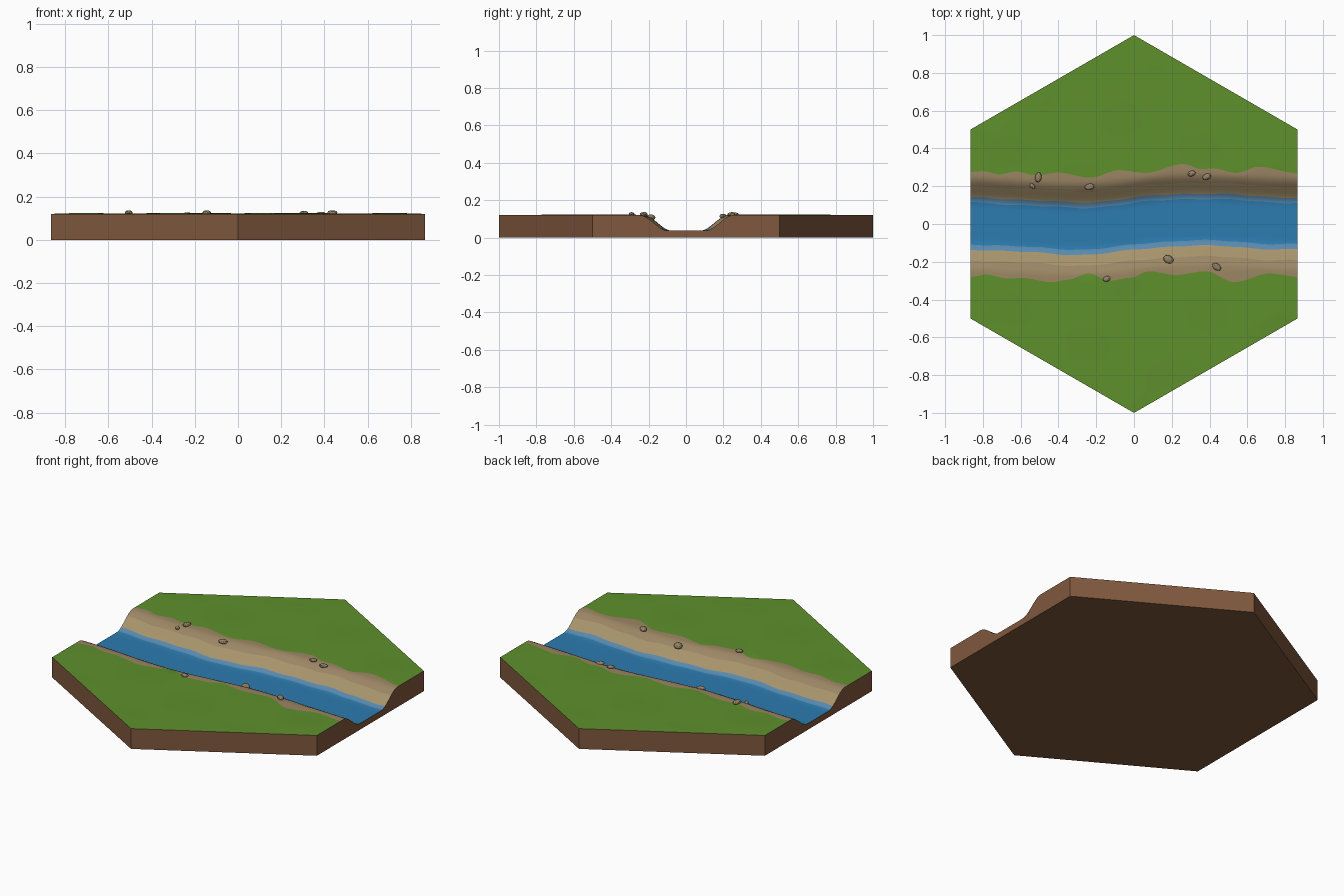
import bpy, bmesh, math, random
from mathutils import Vector, Matrix

if "Cube" in bpy.data.objects:
    bpy.data.objects.remove(bpy.data.objects["Cube"])

random.seed(4)
S = math.sqrt(3) / 2          # half width of the pointy hexagon
TOP, BED = 0.12, 0.037        # ground and water heights
N = 96                        # columns along the river


def material(name, rgb):
    m = bpy.data.materials.new(name)
    lin = [((c / 255 + 0.055) / 1.055) ** 2.4 for c in rgb]
    m.diffuse_color = (*lin, 1)
    m.use_nodes = True
    m.node_tree.nodes["Principled BSDF"].inputs["Base Color"].default_value = m.diffuse_color
    return m


grass = material("grass green", (94, 144, 44))
dirt = material("dirt path brown", (156, 134, 100))
sand = material("bank sand", (168, 148, 108))
shallow = material("shallow water blue", (88, 138, 176))
deep = material("deep water blue", (44, 124, 176))
earth = material("earth brown", (128, 88, 61))
stone = material("stone grey brown", (146, 130, 103))


def curve(points, x):
    """Smooth interpolation through (x, y) points."""
    for (x0, y0), (x1, y1) in zip(points, points[1:]):
        if x <= x1:
            t = max(0, (x - x0) / (x1 - x0))
            return y0 + (y1 - y0) * t * t * (3 - 2 * t)
    return points[-1][1]


# grass edges on both banks, and the river centre line
NORTH = [(-.87, .275), (-.8, .28), (-.71, .262), (-.63, .278), (-.52, .258), (-.4, .272), (-.23, .245),
         (-.08, .285), (.06, .27), (.26, .318), (.36, .29), (.42, .295), (.54, .27), (.66, .303), (.87, .268)]
SOUTH = [(-.87, .28), (-.78, .268), (-.66, .29), (-.6, .285), (-.43, .308), (-.35, .295), (-.24, .262),
         (-.13, .3), (-.02, .285), (.08, .25), (.22, .27), (.38, .25), (.53, .308), (.72, .262), (.87, .28)]
CENTRE = [(-.87, .003), (-.3, -.024), (.3, .024), (.87, .003)]


def height(x, y):
    """Flat ground with a smooth channel cut into it."""
    d = abs(y - curve(CENTRE, x))
    t = min(1, max(0, (d - 0.1) / 0.15))
    z = BED + (TOP - BED) * t * t * (3 - 2 * t)
    # gentle bumps, fading at the rim
    rim = min(1 - abs(x) / math.sqrt(3) - abs(y), S - abs(x))
    fade = min(1, max(0, rim / 0.1)) * min(1, max(0, (d - 0.2) / 0.1))
    return z + 0.0025 * fade * (0.5 + math.sin(9 * x + 4 * y) * math.sin(11 * y - 3 * x))


def half_rows(x, side):
    """Y positions from the river middle to the hexagon rim, with materials."""
    c = curve(CENTRE, x)
    w = 0.003 * math.sin(13 * x + side) + 0.002 * math.sin(29 * x)
    edge = curve(NORTH if side > 0 else SOUTH, x)
    stops = [c, c + side * (.11 + w), c + side * (.138 + w), c + side * (.195 + w),
             side * edge, side * (1 - abs(x) / math.sqrt(3))]
    ys, mats = [c], []
    for i, n in enumerate((4, 2, 6, 5, 12)):
        for k in range(1, n + 1):
            ys.append(stops[i] + (stops[i + 1] - stops[i]) * k / n)
            mats.append((4, 3, 2, 1, 0)[i])
    return ys, mats


# terrain tile: surface grid, then walls and underside
bm = bmesh.new()
columns = []
for i in range(N + 1):
    x = -S + 2 * S * i / N
    low, low_m = half_rows(x, -1)
    high, high_m = half_rows(x, 1)
    columns.append([bm.verts.new((x, y, height(x, y))) for y in low[:0:-1] + high])
row_mats = low_m[::-1] + high_m
for a, b in zip(columns, columns[1:]):
    for j, m in enumerate(row_mats):
        bm.faces.new((a[j], b[j], b[j + 1], a[j + 1])).material_index = m
rim = [e for e in bm.edges if e.is_boundary]
new = bmesh.ops.extrude_edge_only(bm, edges=rim)["geom"]
for v in new:
    if isinstance(v, bmesh.types.BMVert):
        v.co.z = 0
for f in new:
    if isinstance(f, bmesh.types.BMFace):
        f.material_index = 5
bottom = bmesh.ops.holes_fill(bm, edges=[e for e in bm.edges if e.is_boundary], sides=0)
for f in bottom["faces"]:
    f.material_index = 5
bmesh.ops.recalc_face_normals(bm, faces=bm.faces)
mesh = bpy.data.meshes.new("river_tile")
bm.to_mesh(mesh)
bm.free()
for m in (grass, dirt, sand, shallow, deep, earth):
    mesh.materials.append(m)
tile = bpy.data.objects.new("river_tile", mesh)
bpy.context.collection.objects.link(tile)
bpy.context.view_layer.objects.active = tile
tile.select_set(True)
bpy.ops.object.shade_smooth_by_angle(angle=math.radians(40))


# low-poly stones on the banks: x, y, half length, half width, turn
STONES = [(-.507, .247, .027, .018, 80), (-.538, .202, .018, .012, 130), (-.235, .197, .027, .018, 15),
          (.305, .267, .021, .015, 20), (.385, .25, .024, .016, 20), (.182, -.188, .03, .023, 140),
          (.437, -.226, .027, .018, 140), (-.145, -.291, .021, .015, 15)]
for n, (x, y, a, b, turn) in enumerate(STONES, 1):
    bm = bmesh.new()
    bmesh.ops.create_icosphere(bm, subdivisions=2, radius=1)
    for v in bm.verts:
        v.co *= random.uniform(0.93, 1.05)
        v.co = Vector((v.co.x * a, v.co.y * b, v.co.z * b * 0.7))
    bm.transform(Matrix.Rotation(math.radians(turn), 4, "Z"))
    mesh = bpy.data.meshes.new(f"stone_{n}")
    bm.to_mesh(mesh)
    bm.free()
    mesh.materials.append(stone)
    rock = bpy.data.objects.new(f"stone_{n}", mesh)
    rock.location = (x, y, height(x, y) + 0.004)
    bpy.context.collection.objects.link(rock)
